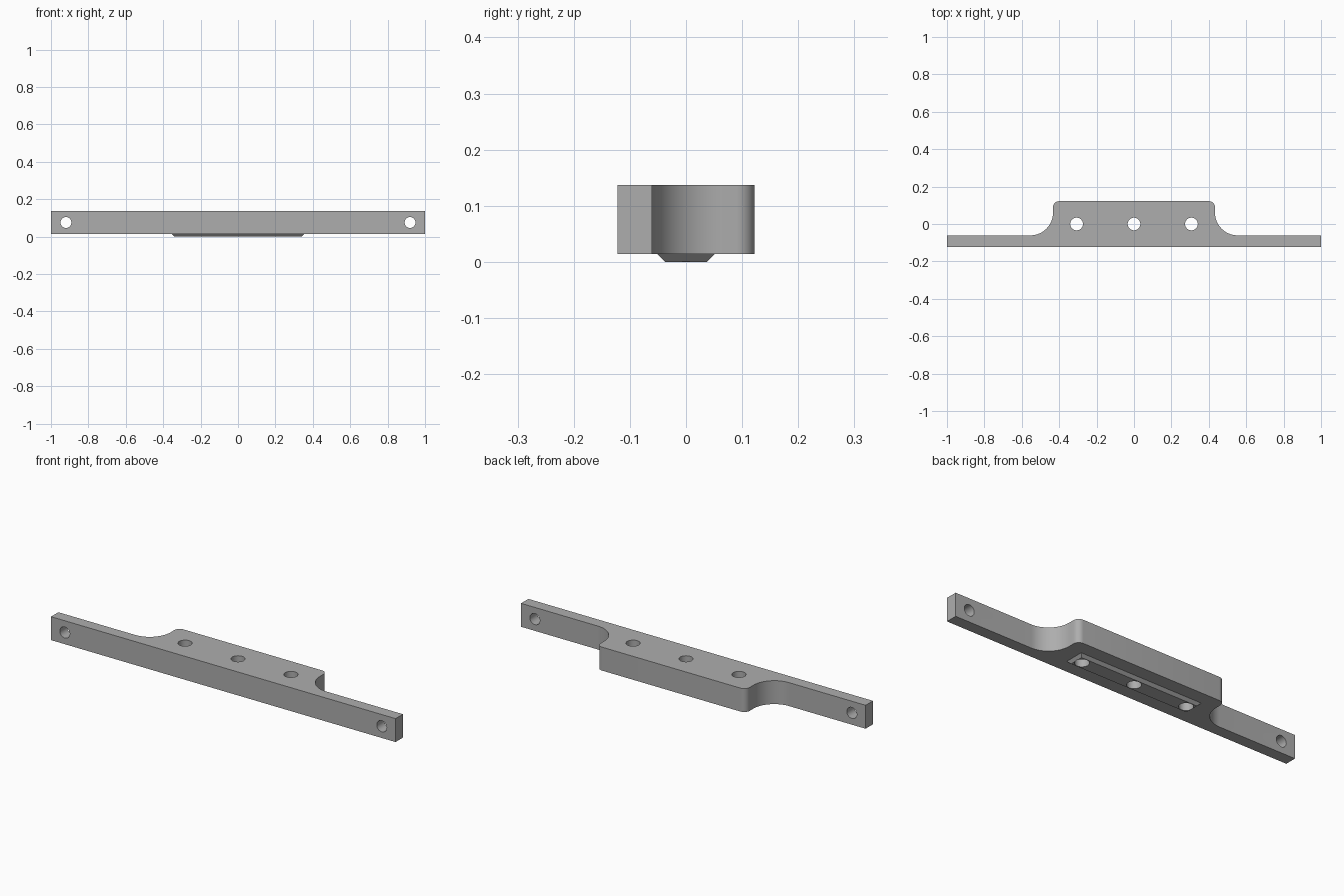
import bpy, bmesh, math

if "Cube" in bpy.data.objects:
    bpy.data.objects.remove(bpy.data.objects["Cube"])

grey = bpy.data.materials.new("mid_grey")
grey.diffuse_color = (0.42, 0.42, 0.42, 1)
grey.use_nodes = True
grey.node_tree.nodes["Principled BSDF"].inputs["Base Color"].default_value = grey.diffuse_color

Z0, Z1 = 0.014, 0.137          # underside and top of the bar
Y0, Y1, Y2 = -0.122, -0.061, 0.122  # front, back of arms, back of block
BLOCK_X = 0.433                # half width of the block
FILLET, CORNER = 0.122, 0.032


def make_object(name, bm):
    bmesh.ops.recalc_face_normals(bm, faces=bm.faces)
    mesh = bpy.data.meshes.new(name)
    bm.to_mesh(mesh)
    bm.free()
    mesh.materials.append(grey)
    obj = bpy.data.objects.new(name, mesh)
    bpy.context.collection.objects.link(obj)
    return obj


def loft(name, lower, upper):
    """Solid between two outlines with equal point counts."""
    bm = bmesh.new()
    a = [bm.verts.new(p) for p in lower]
    b = [bm.verts.new(p) for p in upper]
    bm.faces.new(a)
    bm.faces.new(b)
    for i in range(len(a)):
        j = (i + 1) % len(a)
        bm.faces.new((a[i], a[j], b[j], b[i]))
    return make_object(name, bm)


def arc(cx, cy, r, start, end, n):
    angles = [math.radians(start + (end - start) * i / n) for i in range(n + 1)]
    return [(cx + r * math.cos(t), cy + r * math.sin(t)) for t in angles]


def pin(name, location, radius, along_y=False):
    """Round cutter for a drilled hole."""
    bpy.ops.mesh.primitive_cylinder_add(
        vertices=48, radius=radius, depth=0.6, location=location,
        rotation=(math.pi / 2 if along_y else 0, 0, 0))
    obj = bpy.context.object
    obj.name = name
    obj.hide_render = True
    obj.data.materials.append(grey)
    return obj


def combine(target, other, operation):
    """Apply a boolean and discard the helper."""
    mod = target.modifiers.new("bool", 'BOOLEAN')
    mod.operation, mod.solver, mod.object = operation, 'EXACT', other
    bpy.context.view_layer.update()
    graph = bpy.context.evaluated_depsgraph_get()
    mesh = bpy.data.meshes.new_from_object(target.evaluated_get(graph))
    target.modifiers.clear()
    target.data = mesh
    bpy.data.objects.remove(other)


# Bar outline: right half with hollow fillet and rounded corner, then mirrored
right = [(1, Y0), (1, Y1)]
right += arc(BLOCK_X + FILLET, Y1 + FILLET, FILLET, 270, 180, 20)
right += arc(BLOCK_X - CORNER, Y2 - CORNER, CORNER, 0, 90, 8)
outline = right + [(-x, y) for x, y in reversed(right)]
bracket = loft("bracket", [(x, y, Z0) for x, y in outline],
               [(x, y, Z1) for x, y in outline])


# Tapered locating rail underneath
def rectangle(hx, hy, z):
    return [(-hx, -hy, z), (hx, -hy, z), (hx, hy, z), (-hx, hy, z)]


t = 0.03 / Z0                  # carry the taper on into the bar for a clean union
rail = loft("rail", rectangle(0.340, 0.037, 0),
            rectangle(0.340 + 0.014 * t, 0.037 + 0.014 * t, 0.03))
combine(bracket, rail, 'UNION')

# Vertical holes through the block, cross holes through the arms
for x in (-0.307, 0, 0.307):
    combine(bracket, pin("block_hole", (x, 0, 0.07), 0.034), 'DIFFERENCE')
for x in (-0.92, 0.92):
    combine(bracket, pin("arm_hole", (x, -0.1, 0.0755), 0.029, True), 'DIFFERENCE')

# Smooth rounds with sharp edges
bpy.ops.object.select_all(action='DESELECT')
bracket.select_set(True)
bpy.context.view_layer.objects.active = bracket
bpy.ops.object.shade_smooth_by_angle(angle=math.radians(30))
